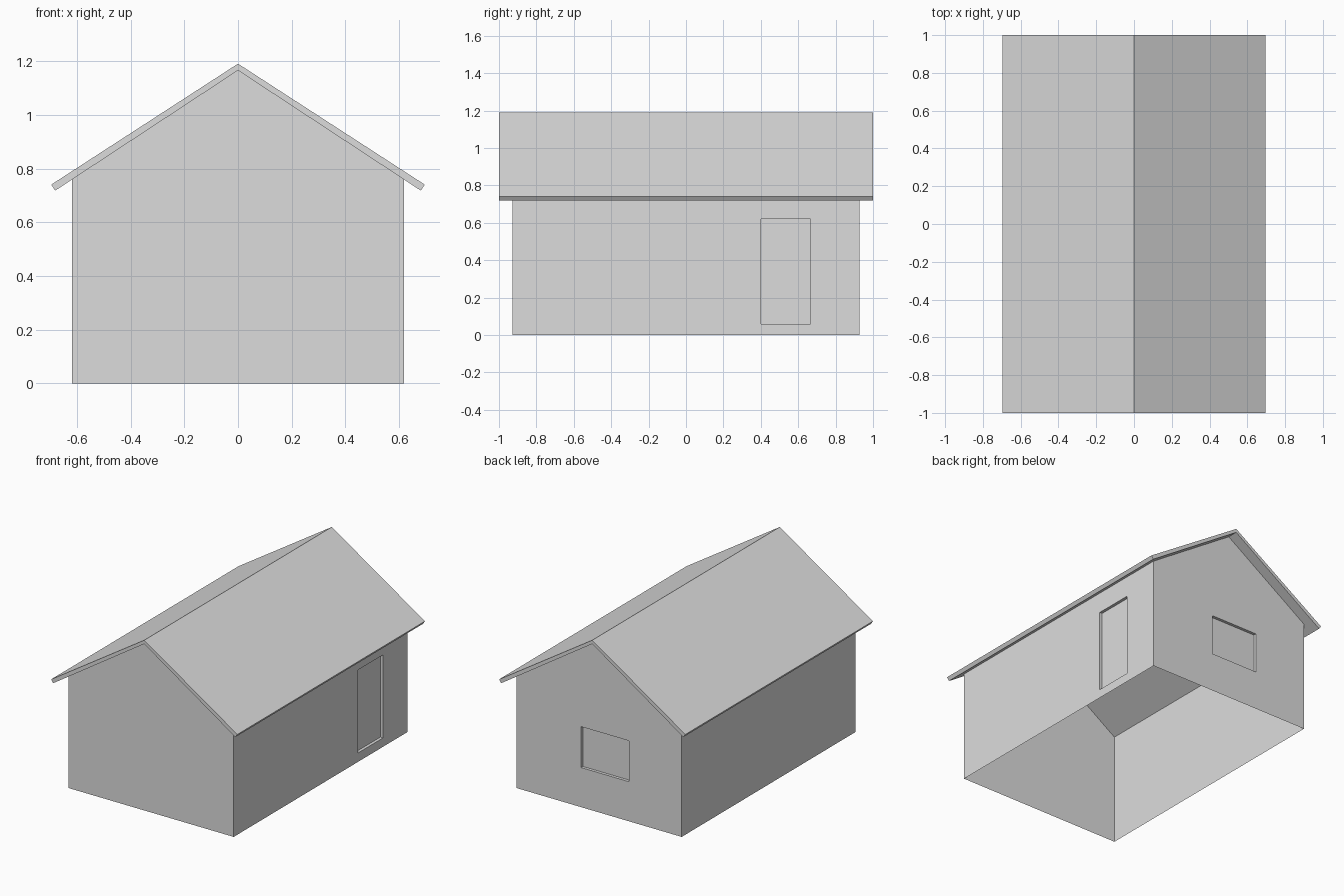
import bpy, bmesh
from mathutils import Vector

cube = bpy.data.objects.get("Cube")
if cube:
    bpy.data.objects.remove(cube, do_unlink=True)

WALL_X, WALL_Y = 0.617, 0.927
RIDGE_IN, RIDGE_OUT = 1.165, 1.19
EAVE_OUT, EAVE_IN = (0.695, 0.74), (0.68, 0.718)
SLOPE = (RIDGE_IN - EAVE_IN[1]) / EAVE_IN[0]
WALL_TOP = RIDGE_IN - SLOPE * WALL_X
RECESS = 0.02

grey = bpy.data.materials.new("light_grey")
grey.use_nodes = True
colour = (0.72, 0.72, 0.72, 1)
grey.diffuse_color = colour
grey.node_tree.nodes["Principled BSDF"].inputs["Base Color"].default_value = colour


def extruded(bm, profile, half_length):
    """Prism along y from an (x, z) profile."""
    face = bm.faces.new([bm.verts.new((x, -half_length, z)) for x, z in profile])
    geom = bmesh.ops.extrude_face_region(bm, geom=[face], use_keep_orig=True)["geom"]
    verts = [g for g in geom if isinstance(g, bmesh.types.BMVert)]
    bmesh.ops.translate(bm, verts=verts, vec=(0, 2 * half_length, 0))
    bmesh.ops.recalc_face_normals(bm, faces=bm.faces)


def finish(bm, name):
    mesh = bpy.data.meshes.new(name)
    bm.to_mesh(mesh)
    bm.free()
    mesh.materials.append(grey)
    obj = bpy.data.objects.new(name, mesh)
    bpy.context.collection.objects.link(obj)


def recess(bm, normal, axis, span, heights):
    """Cut a rectangle into the wall facing normal and push it inwards."""
    normal = Vector(normal)
    face = next(f for f in bm.faces if f.normal.dot(normal) > 0.99)
    for ax, limits in ((axis, span), (2, heights)):
        for side, limit in zip((-1, 1), limits):
            plane = Vector((0, 0, 0))
            plane[ax] = 1
            bmesh.ops.bisect_plane(bm, geom=[face, *face.edges, *face.verts],
                                   plane_co=plane * limit, plane_no=plane)
            # keep the piece on the inner side of this cut
            face = next(f for f in bm.faces if f.normal.dot(normal) > 0.99
                        and all(s * (f.calc_center_median()[a] - v) < 0
                                for a, s, v in done + [(ax, side, limit)]))\
                if (done := cuts.setdefault(tuple(normal), [])) is not None else face
            done.append((ax, side, limit))
    panel = bmesh.ops.extrude_discrete_faces(bm, faces=[face])["faces"][0]
    bmesh.ops.translate(bm, verts=panel.verts, vec=-normal * RECESS)


cuts = {}

# Walls: a thin gabled shell, open underneath and under the roof
bm = bmesh.new()
extruded(bm, [(-WALL_X, 0), (WALL_X, 0), (WALL_X, WALL_TOP),
              (0, RIDGE_IN), (-WALL_X, WALL_TOP)], WALL_Y)
bmesh.ops.delete(bm, geom=[f for f in bm.faces if abs(f.normal.z) > 0.1],
                 context="FACES_ONLY")
recess(bm, (1, 0, 0), 1, (0.4, 0.665), (0.06, 0.62))       # door
recess(bm, (0, 1, 0), 0, (-0.224, 0.134), (0.267, 0.543))  # back window
finish(bm, "walls")

# Roof: a chevron slab overhanging on every side
bm = bmesh.new()
half = [EAVE_OUT, EAVE_IN]
extruded(bm, [(0, RIDGE_OUT), *half, (0, RIDGE_IN),
              *[(-x, z) for x, z in reversed(half)]], 1)
finish(bm, "roof")
